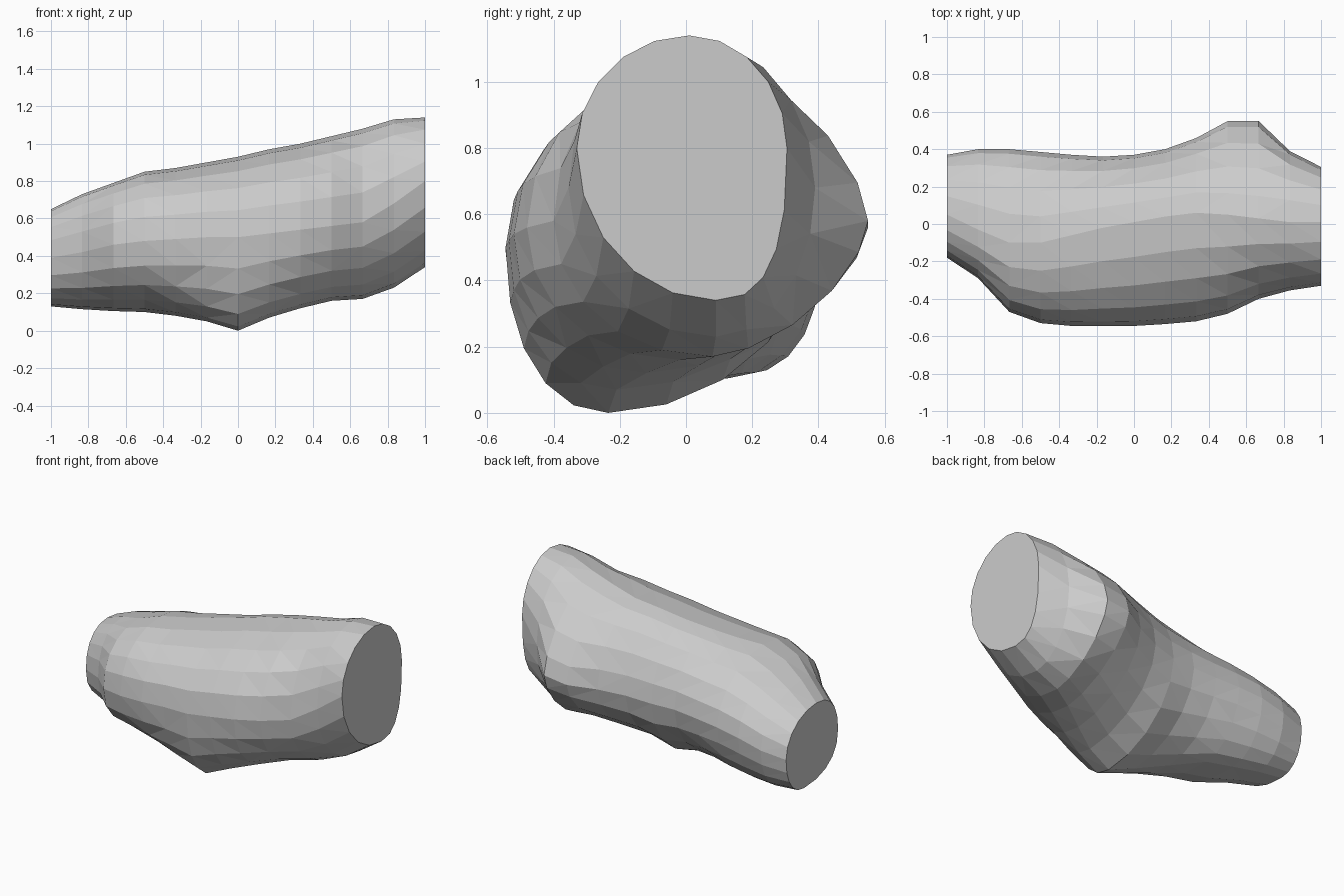
import bpy, bmesh
from math import cos, sin, pi

if "Cube" in bpy.data.objects:
    bpy.data.objects.remove(bpy.data.objects["Cube"])

SIDES = 20
# Cross-sections at even steps from x = -1 to x = 1:
# bottom z, top z, front y, back y, y of lowest point, y of top, z of widest, back fullness
SECTIONS = [
    (.13, .65, -.18, .37, .18, .05, .39, 2.2),
    (.115, .73, -.29, .40, .17, -.03, .42, 2.1),
    (.105, .79, -.47, .40, .13, -.10, .46, 2.0),
    (.10, .85, -.53, .385, .08, -.10, .48, 1.9),
    (.08, .87, -.545, .37, -.07, -.06, .49, 1.9),
    (.05, .90, -.545, .36, -.19, -.02, .50, 1.9),
    (.00, .93, -.545, .37, -.235, .01, .50, 1.9),
    (.07, .97, -.535, .40, -.21, .04, .52, 1.85),
    (.12, 1.00, -.52, .46, -.12, .06, .54, 1.8),
    (.16, 1.04, -.48, .55, -.02, .05, .56, 1.6),
    (.17, 1.08, -.40, .55, .08, .03, .58, 1.6),
    (.23, 1.13, -.355, .39, .09, .01, .68, 2.0),
    (.34, 1.14, -.33, .305, .09, .01, .80, 2.6),
]


def ring(bm, x, zb, zt, yf, yk, y_low, y_top, zm, full):
    """One closed section made of four quarter curves."""
    verts = []
    for i in range(SIDES):
        a = 2 * pi * i / SIDES
        c, s = cos(a), sin(a)
        if c > 0:
            p = full if s < 0 else min(full, 2.0)
        else:
            p = 2.15 - .15 * x
        u, v = abs(c) ** (2 / p), abs(s) ** (2 / p)
        yc = y_top if s >= 0 else y_low
        y = yc + u * ((yk if c > 0 else yf) - yc)
        z = zm + v * ((zt if s >= 0 else zb) - zm)
        verts.append(bm.verts.new((x, y, z)))
    return verts


# Bent limb-like body lofted through the sections
bm = bmesh.new()
n = len(SECTIONS)
rings = [ring(bm, -1 + 2 * k / (n - 1), *sec) for k, sec in enumerate(SECTIONS)]
for r0, r1 in zip(rings, rings[1:]):
    for i in range(SIDES):
        j = (i + 1) % SIDES
        bm.faces.new((r0[i], r0[j], r1[j], r1[i]))
bmesh.ops.triangulate(bm, faces=bm.faces[:])

# Flat cut ends
bm.faces.new(rings[0])
bm.faces.new(rings[-1])
bmesh.ops.recalc_face_normals(bm, faces=bm.faces[:])

mesh = bpy.data.meshes.new("limb_segment")
bm.to_mesh(mesh)
bm.free()
bpy.context.collection.objects.link(bpy.data.objects.new("limb_segment", mesh))
